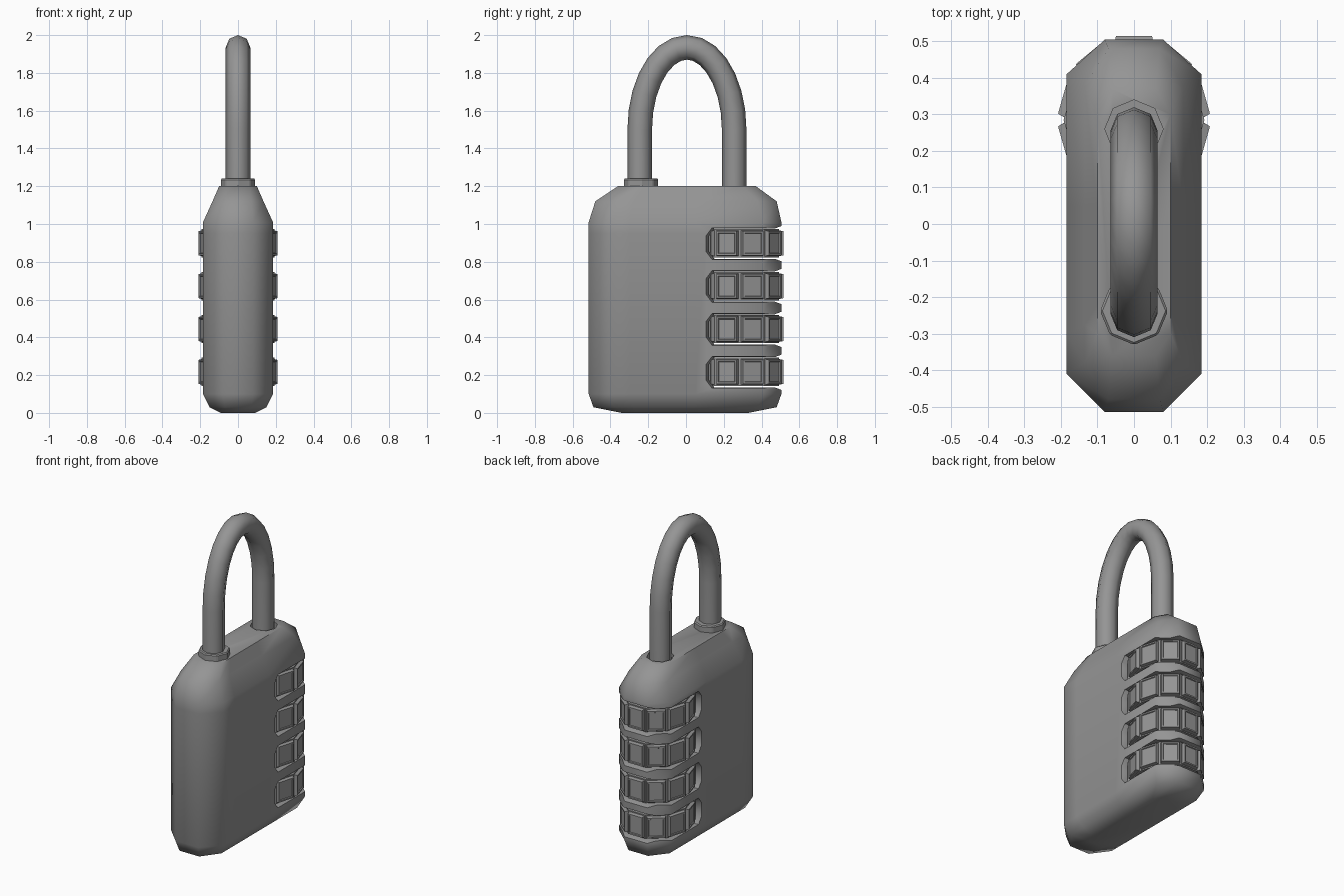
import bpy, bmesh, math
from mathutils import Matrix

cube = bpy.data.objects.get("Cube")
if cube:
    bpy.data.objects.remove(cube, do_unlink=True)

grey = bpy.data.materials.new("plain_grey")
grey.use_nodes = True
grey.diffuse_color = (0.3, 0.3, 0.3, 1)
grey.node_tree.nodes["Principled BSDF"].inputs["Base Color"].default_value = (0.3, 0.3, 0.3, 1)

DIALS = [0.215 + 0.227 * i for i in range(4)]
DIAL_Y = 0.285


def finish(name, bm):
    bmesh.ops.recalc_face_normals(bm, faces=bm.faces)
    mesh = bpy.data.meshes.new(name)
    bm.to_mesh(mesh)
    bm.free()
    mesh.materials.append(grey)
    ob = bpy.data.objects.new(name, mesh)
    bpy.context.collection.objects.link(ob)
    return ob


def smooth(ob, degrees):
    bpy.ops.object.select_all(action="DESELECT")
    bpy.context.view_layer.objects.active = ob
    ob.select_set(True)
    bpy.ops.object.shade_smooth_by_angle(angle=math.radians(degrees))


def loft(name, rings):
    """Skin a list of equal-length point rings and cap both ends."""
    bm = bmesh.new()
    loops = [[bm.verts.new(p) for p in ring] for ring in rings]
    n = len(loops[0])
    for a, b in zip(loops, loops[1:]):
        for i in range(n):
            j = (i + 1) % n
            bm.faces.new((a[i], a[j], b[j], b[i]))
    bm.faces.new(loops[0])
    bm.faces.new(loops[-1])
    return finish(name, bm)


def cut(ob, cutter):
    mod = ob.modifiers.new("cut", "BOOLEAN")
    mod.operation = "DIFFERENCE"
    mod.solver = "EXACT"
    mod.object = cutter
    bpy.context.view_layer.objects.active = ob
    bpy.ops.object.modifier_apply(modifier=mod.name)
    bpy.data.objects.remove(cutter, do_unlink=True)


def prism(name, sides, radius, depth, y, z):
    bm = bmesh.new()
    bmesh.ops.create_cone(bm, cap_ends=True, segments=sides, radius1=radius, radius2=radius,
                          depth=depth, matrix=Matrix.Translation((0, y, z)))
    return finish(name, bm)


# Body: chamfered sections from the base to the shoulders
def section(z, x, front, back, nose, side):
    right = [(nose, front), (x, -side), (x, -side * 0.73), (x, 0.05), (x, side), (nose, back)]
    left = [(-px, py) for px, py in reversed(right)]
    return [(px, py, z) for px, py in right + left]


body = loft("body", [
    section(0.0, 0.09, -0.34, 0.33, 0.05, 0.27),
    section(0.03, 0.15, -0.49, 0.48, 0.07, 0.38),
    section(0.10, 0.185, -0.515, 0.505, 0.08, 0.41),
    section(0.95, 0.185, -0.515, 0.505, 0.08, 0.41),
    section(1.01, 0.185, -0.515, 0.505, 0.08, 0.41),
    section(1.12, 0.135, -0.48, 0.48, 0.07, 0.38),
    section(1.20, 0.10, -0.36, 0.37, 0.06, 0.30),
])

# Dial slots, flared toward both sides and the back
half = [(0.12, 0.04), (0.15, 0.08), (0.47, 0.08), (0.515, 0.097), (0.6, 0.097)]
outline = half + [(y, -z) for y, z in reversed(half)]
for mid in DIALS:
    rings = [[(x, 0.4 + (y - 0.4) * s, mid + z * s) for y, z in outline]
             for x, s in ((-0.25, 1.14), (-0.15, 1), (0.15, 1), (0.25, 1.14))]
    cut(body, loft("slot_cutter", rings))

# Socket for the free end of the shackle
cut(body, prism("socket_cutter", 8, 0.08, 0.2, 0.26, 1.2))
smooth(body, 50)

# Number dials: ten raised keys around each ring
for i, mid in enumerate(DIALS):
    bm = bmesh.new()
    bmesh.ops.create_cone(bm, cap_ends=True, segments=10, radius1=0.219, radius2=0.219, depth=0.15,
                          matrix=Matrix.Rotation(math.radians(18), 4, "Z"))
    if not any(f.normal.y > 0.99 for f in bm.faces):
        bmesh.ops.rotate(bm, verts=bm.verts, matrix=Matrix.Rotation(math.radians(18), 3, "Z"))
    keys = [f for f in bm.faces if abs(f.normal.z) < 0.5]
    for thickness, depth in ((0.01, 0), (0.006, 0.022), (0.013, 0), (0.004, -0.006)):
        bmesh.ops.inset_individual(bm, faces=keys, thickness=thickness, depth=depth)
    bmesh.ops.scale(bm, verts=bm.verts, vec=(0.88, 1, 1))
    bmesh.ops.translate(bm, verts=bm.verts, vec=(0, DIAL_Y, mid + 0.002))
    finish(f"dial_{i + 1}", bm)

# Shackle: round bar following a tall arch
curve = bpy.data.curves.new("shackle", "CURVE")
curve.dimensions = "3D"
curve.bevel_depth = 0.065
curve.bevel_resolution = 2
curve.use_fill_caps = True
arch = [(0, 0.25 * math.cos(a), 1.5 + 0.435 * math.sin(a))
        for a in (math.pi * k / 14 for k in range(15))]
path = [(0, 0.25, 1.08)] + arch + [(0, -0.25, 1.08)]
spline = curve.splines.new("POLY")
spline.points.add(len(path) - 1)
for point, co in zip(spline.points, path):
    point.co = (co[0], co[1] + 0.005, co[2], 1)
    point.radius = 1
curve.materials.append(grey)
shackle = bpy.data.objects.new("shackle", curve)
bpy.context.collection.objects.link(shackle)
bpy.ops.object.select_all(action="DESELECT")
bpy.context.view_layer.objects.active = shackle
shackle.select_set(True)
bpy.ops.object.convert(target="MESH")
smooth(bpy.context.object, 50)

# Collar around the fixed end of the shackle
collar = prism("shackle_collar", 8, 0.093, 0.06, -0.238, 1.21)
bevel = collar.modifiers.new("soft_edge", "BEVEL")
bevel.width = 0.006
bevel.segments = 1
